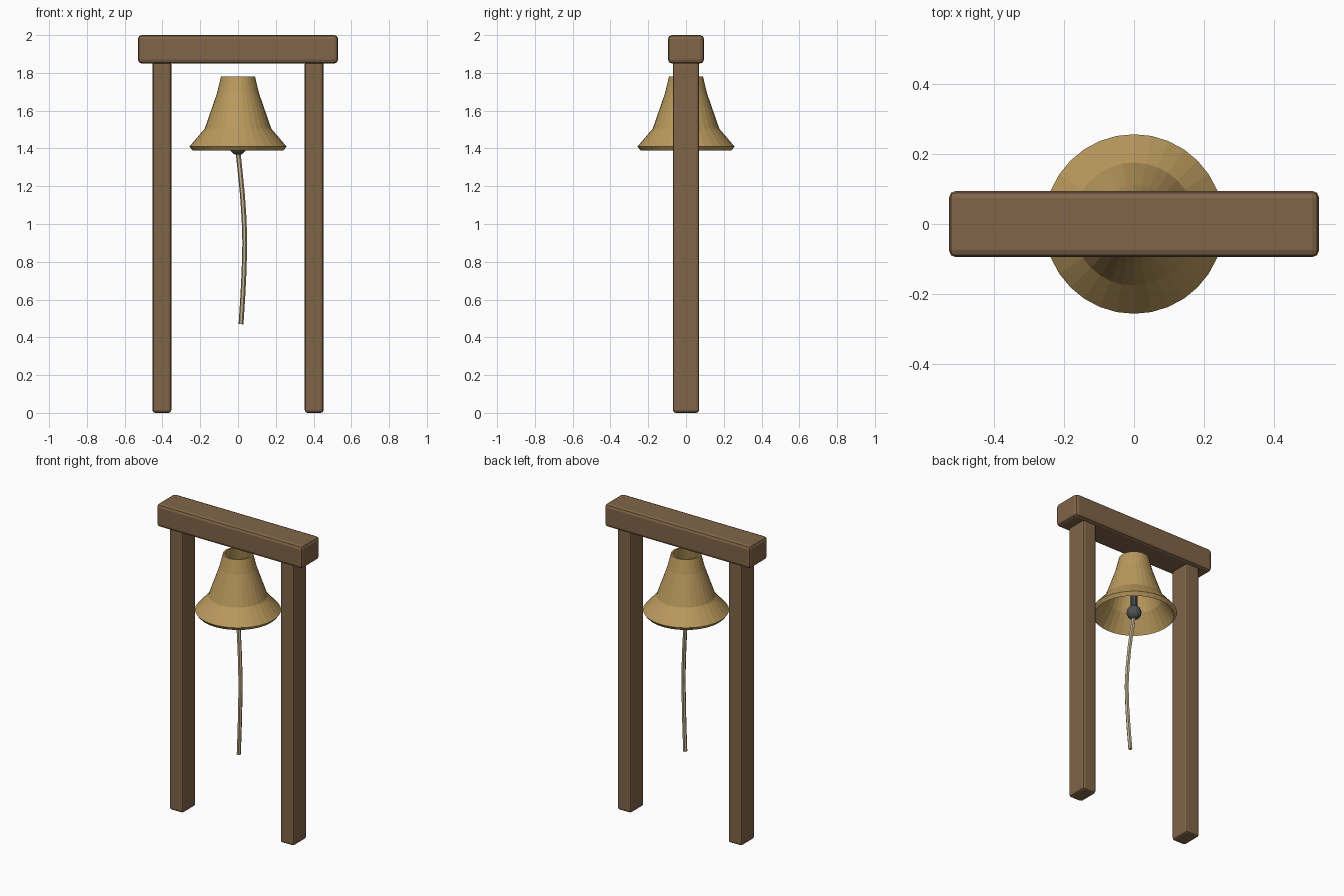
import bpy, bmesh
from math import cos, sin, tau

if "Cube" in bpy.data.objects:
    bpy.data.objects.remove(bpy.data.objects["Cube"])


def material(name, rgb):
    m = bpy.data.materials.new(name)
    m.diffuse_color = (*rgb, 1)
    m.use_nodes = True
    m.node_tree.nodes["Principled BSDF"].inputs["Base Color"].default_value = m.diffuse_color
    return m


WOOD = material("wood", (0.22, 0.13, 0.065))
BRASS = material("brass", (0.49, 0.32, 0.11))
IRON = material("iron", (0.08, 0.085, 0.09))
ROPE = material("rope_fibre", (0.54, 0.45, 0.28))


def add_object(name, bm, mat):
    bmesh.ops.recalc_face_normals(bm, faces=bm.faces[:])
    me = bpy.data.meshes.new(name)
    bm.to_mesh(me)
    bm.free()
    ob = bpy.data.objects.new(name, me)
    bpy.context.collection.objects.link(ob)
    me.materials.append(mat)
    return ob


def timber(name, centre, size, bevel):
    bm = bmesh.new()
    bmesh.ops.create_cube(bm, size=1)
    for v in bm.verts:
        v.co = [c + a * s for c, a, s in zip(centre, v.co, size)]
    ob = add_object(name, bm, WOOD)
    mod = ob.modifiers.new("worn_edges", 'BEVEL')
    mod.width, mod.segments = bevel, 2


def lathe(name, profile, sides, mat, closed=False):
    bm = bmesh.new()
    rings = [[bm.verts.new((r * cos(tau * i / sides), r * sin(tau * i / sides), z))
              for i in range(sides)] for r, z in profile]
    pairs = list(zip(rings, rings[1:]))
    if closed:
        pairs.append((rings[-1], rings[0]))
    for a, b in pairs:
        for i in range(sides):
            j = (i + 1) % sides
            bm.faces.new((a[i], a[j], b[j], b[i]))
    if not closed:
        bm.faces.new(rings[0])
        bm.faces.new(rings[-1])
    return add_object(name, bm, mat)


# Frame: two posts and the crossbeam
for side, x in (("left", -0.403), ("right", 0.403)):
    timber(side + "_post", (x, 0, 0.93), (0.1, 0.14, 1.86), 0.015)
timber("crossbeam", (0, 0, 1.925), (1.06, 0.19, 0.15), 0.02)

# Bell: thin flared shell, open at both ends
outer = [(0.09, 1.78), (0.112, 1.69), (0.176, 1.505), (0.257, 1.41), (0.24, 1.388)]
inner = [(0.239, 1.392), (0.164, 1.5), (0.1, 1.69), (0.079, 1.78)]
lathe("bell", outer + inner, 32, BRASS, closed=True)

# Clapper: rod and ball
lathe("clapper_rod", [(0.02, 1.4), (0.02, 1.72)], 10, IRON)
bm = bmesh.new()
bmesh.ops.create_uvsphere(bm, u_segments=16, v_segments=10, radius=0.045)
bmesh.ops.translate(bm, verts=bm.verts, vec=(0, 0, 1.41))
add_object("clapper_ball", bm, IRON)

# Pull rope: gently bowed tube
cu = bpy.data.curves.new("pull_rope", 'CURVE')
cu.dimensions = '3D'
cu.bevel_depth, cu.bevel_resolution, cu.use_fill_caps = 0.013, 1, True
sp = cu.splines.new('POLY')
path = [(0, 0, 1.385), (0.012, -0.009, 1.27), (0.023, -0.016, 1.16), (0.032, -0.022, 1.03),
        (0.036, -0.026, 0.9), (0.032, -0.024, 0.75), (0.025, -0.02, 0.61), (0.016, -0.015, 0.47)]
sp.points.add(len(path) - 1)
for p, co in zip(sp.points, path):
    p.co = (*co, 1)
sp.use_smooth = False
cu.materials.append(ROPE)
bpy.context.collection.objects.link(bpy.data.objects.new("pull_rope", cu))
